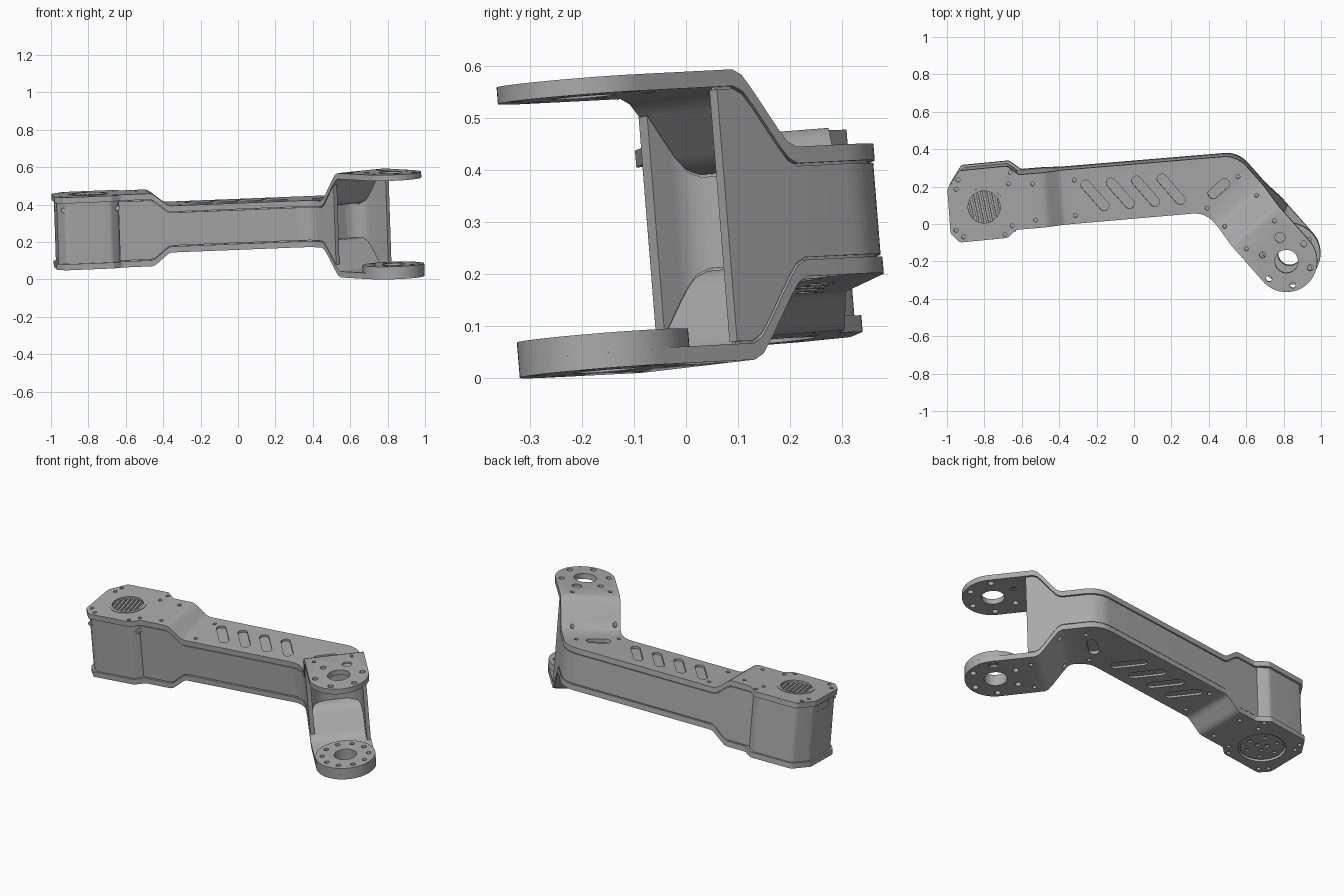
import bpy, bmesh, math
from mathutils import Vector, Matrix

if "Cube" in bpy.data.objects:
    bpy.data.objects.remove(bpy.data.objects["Cube"])

grey = bpy.data.materials.new("satin grey")
grey.use_nodes = True
grey.diffuse_color = (0.4, 0.4, 0.4, 1)
grey.node_tree.nodes["Principled BSDF"].inputs["Base Color"].default_value = grey.diffuse_color

# Plan layout: the beam runs along BEAM, the fork arm along ARM to the pivot
PIVOT = Vector((0.824, -0.177))
ARM = Vector((0.66, -0.75)).normalized()
SIDE = Vector((-ARM.y, ARM.x))
BEAM = Vector((0.996, 0.086)).normalized()
MOTOR = Vector((-0.795, 0.106))
R = 0.165
SKIN = 0.032
FOLD = [(0, 0), (0.15, 0.07), (0.3, 0.24), (0.7, 0.76), (0.85, 0.93), (1, 1)]
BEAM_FOLD, ARM_FOLD = (-0.355, -0.465), (0.39, 0.24)
parts = []


def arm(t, w):
    """Point at distance t back from the pivot and w across the arm."""
    return PIVOT - ARM * t + SIDE * w


def fold(v, ends):
    f = min(1, max(0, (v - ends[0]) / (ends[1] - ends[0])))
    for (a, ha), (b, hb) in zip(FOLD, FOLD[1:]):
        if f <= b:
            return ha + (hb - ha) * (f - a) / (b - a)
    return 1


def height(p):
    """Half height of the folded shell at a plan position."""
    p = Vector(p[:2])
    if p.x > 0:
        return 0.125 + 0.155 * fold((PIVOT - p).dot(ARM), ARM_FOLD)
    return 0.125 + 0.07 * fold(p.dot(BEAM), BEAM_FOLD)


def rounded(corners):
    """Polygon from (point, radius) pairs with each corner rounded."""
    out = []
    for i, (p, r) in enumerate(corners):
        p = Vector(p)
        if not r:
            out.append(p)
            continue
        a = (Vector(corners[i - 1][0]) - p).normalized()
        b = (Vector(corners[(i + 1) % len(corners)][0]) - p).normalized()
        half = a.angle(b) / 2
        c = p + (a + b).normalized() * r / math.sin(half)
        va, vb = (p + k * r / math.tan(half) - c for k in (a, b))
        n = max(3, int((math.pi - 2 * half) / 0.13))
        out += [c + va.lerp(vb, k / n).normalized() * r for k in range(n + 1)]
    return out


def finish(name, bm):
    bmesh.ops.recalc_face_normals(bm, faces=bm.faces)
    mesh = bpy.data.meshes.new(name)
    bm.to_mesh(mesh)
    bm.free()
    mesh.materials.append(grey)
    ob = bpy.data.objects.new(name, mesh)
    bpy.context.collection.objects.link(ob)
    parts.append(ob)
    return ob


def layer(name, outline, low, high):
    """Solid over a plan outline, between two height functions."""
    bm = bmesh.new()
    bm.faces.new([bm.verts.new((p.x, p.y, 0)) for p in outline])
    cuts = [(BEAM * (BEAM_FOLD[0] + f * (BEAM_FOLD[1] - BEAM_FOLD[0])), BEAM) for f, _ in FOLD]
    cuts += [(arm(ARM_FOLD[0] + f * (ARM_FOLD[1] - ARM_FOLD[0]), 0), ARM) for f, _ in FOLD]
    for co, no in cuts:
        geom = bm.verts[:] + bm.edges[:] + bm.faces[:]
        bmesh.ops.bisect_plane(bm, geom=geom, dist=1e-5, plane_co=co.to_3d(), plane_no=no.to_3d())
    base, rim = bm.verts[:], [e for e in bm.edges if e.is_boundary]
    twin = bmesh.ops.duplicate(bm, geom=bm.verts[:] + bm.edges[:] + bm.faces[:])["vert_map"]
    for e in rim:
        a, b = e.verts
        bm.faces.new((a, b, twin[b], twin[a]))
    for v in base:
        twin[v].co.z = high(v.co)
        v.co.z = low(v.co)
    return finish(name, bm)


def cyl(bm, p, r, z0, z1, seg=24, r2=None):
    m = Matrix.Translation((p[0], p[1], (z0 + z1) / 2))
    bmesh.ops.create_cone(bm, cap_ends=True, segments=seg, radius1=r,
                          radius2=r if r2 is None else r2, depth=z1 - z0, matrix=m)


def prism(bm, outline, z0, z1):
    lo, hi = ([bm.verts.new((p.x, p.y, z)) for p in outline] for z in (z0, z1))
    bm.faces.new(lo)
    bm.faces.new(hi)
    for i in range(len(lo)):
        bm.faces.new((lo[i - 1], lo[i], hi[i], hi[i - 1]))


def slot(p, along, length, width):
    a, w = along * length / 2, Vector((-along.y, along.x)) * width / 2
    p = Vector(p)
    return rounded([(p + q, width * 0.49) for q in (-a - w, a - w, a + w, -a + w)])


def cut(ob, bm):
    cutter = finish("cutter", bm)
    parts.remove(cutter)
    mod = ob.modifiers.new("cut", "BOOLEAN")
    mod.object, mod.operation, mod.solver = cutter, "DIFFERENCE", "EXACT"
    deps = bpy.context.evaluated_depsgraph_get()
    mesh = bpy.data.meshes.new_from_object(ob.evaluated_get(deps))
    ob.modifiers.clear()
    ob.data = mesh
    bpy.data.objects.remove(cutter)


def circle(c, r, n, start=0):
    return [(c[0] + r * math.cos(start + k * math.tau / n),
             c[1] + r * math.sin(start + k * math.tau / n)) for k in range(n)]


# Outlines
INNER, OUTER, DIAG = Vector((0.385, 0.072)), Vector((0.555, 0.378)), Vector((0.41, 1.04))
HOUSING = [(-0.61, 0.279), (-0.675, 0.325), (-0.93, 0.3), (-0.992, 0.2),
           (-0.975, -0.035), (-0.925, -0.085), (-0.67, -0.06), (-0.625, -0.017)]
shell = rounded([(p, 0.025) for p in HOUSING] + [
    (INNER, 0.13), (arm(-R, -R), R * 0.998), (arm(-R, R), R * 0.998), (OUTER, 0.15)])


def beam_body(i, e):
    """Side walls with an open pocket facing the fork."""
    return rounded([((-0.635, -0.018 + i), 0), (INNER + DIAG * i, 0.13),
                    (arm(0.28 + e, i - R), 0), (arm(0.28 + e, -0.137 - e), 0),
                    (arm(0.43 + e, -0.137 - e), 0.1), (arm(0.43 + e, 0.14 + e), 0.1),
                    (arm(0.2 + e, 0.14 + e), 0), (arm(0.2 + e, R - i), 0),
                    (OUTER - DIAG * i, 0.15), ((-0.635, 0.276 - i), 0)])


# Beam and motor housing
layer("beam_wall", beam_body(0.003, 0), lambda p: 0.037 - height(p), lambda p: height(p) - 0.037)
layer("beam_core", beam_body(0.012, 0.003), lambda p: 0.025 - height(p), lambda p: height(p) - 0.025)
case = [(MOTOR + (Vector(p) - MOTOR) * 0.94, 0.035) for p in HOUSING]
layer("motor_housing", rounded(case), lambda p: -0.17, lambda p: 0.17)

# Folded covers with screw holes, slots and pivot bores
screws = [(-0.935, 0.25), (-0.945, 0.2), (-0.655, 0.29), (-0.665, 0.23), (-0.535, 0.23),
          (-0.52, 0.035), (-0.315, 0.245), (-0.31, 0.055), (0.56, 0.265), (0.395, 0.095),
          (-0.645, 0.005), (-0.685, -0.04), (-0.945, -0.02), (-0.905, -0.055),
          (0.76, 0.04), (0.61, -0.11), (0.66, 0.165), (0.49, 0)]
for sign, name in ((1, "top_cover"), (-1, "bottom_cover")):
    zs = (lambda p: height(p) - SKIN), height
    if sign < 0:
        zs = (lambda p: -height(p)), (lambda p: SKIN - height(p))
    cover = layer(name, shell, *zs)
    bm = bmesh.new()
    for p in screws:
        z = sign * height(p)
        cyl(bm, p, 0.011, z - 0.018, z + 0.018, 14)
    for k in range(4):
        z = sign * 0.125
        prism(bm, slot((-0.205 + 0.136 * k, 0.163 + 0.011 * k), ARM, 0.2, 0.052), z - 0.012, z + 0.012)
    prism(bm, slot((0.458, 0.2), SIDE, 0.135, 0.055), sign * 0.125 - 0.02, sign * 0.125 + 0.02)
    z = sign * 0.28
    cyl(bm, PIVOT, 0.062, z - 0.06, z + 0.06, 40)
    for p in circle(PIVOT, 0.132, 6, math.radians(105)):
        cyl(bm, p, 0.016, z - 0.06, z + 0.06, 18)
        cyl(bm, p, 0.027, z - 0.01, z + 0.01, 18)
    z = sign * 0.195
    cyl(bm, MOTOR, 0.09 if sign > 0 else 0.128, z - 0.06, z + 0.06, 48)
    cut(cover, bm)

# Upper pivot hub and lower bearing disc
bm = bmesh.new()
cyl(bm, PIVOT, 0.1, 0.235, 0.25, 48)
cyl(bm, PIVOT, 0.09, 0.2, 0.24, 48, 0.092)
hub = finish("upper_hub", bm)
bm = bmesh.new()
cyl(bm, PIVOT, 0.062, 0.1, 0.3, 40)
cut(hub, bm)
bm = bmesh.new()
cyl(bm, PIVOT, R, -0.25, -0.212, 64)
disc = finish("lower_bearing_disc", bm)
bm = bmesh.new()
cyl(bm, PIVOT, 0.062, -0.3, -0.1, 40)
for p in circle(PIVOT, 0.128, 10):
    cyl(bm, p, 0.014, -0.23, -0.2, 16)
cut(disc, bm)

# Vent grille: rim ring and slats
bm = bmesh.new()
cyl(bm, MOTOR, 0.104, 0.19, 0.198, 48)
rim = finish("vent_rim", bm)
bm = bmesh.new()
cyl(bm, MOTOR, 0.086, 0.1, 0.3, 48)
cut(rim, bm)
bm = bmesh.new()
run = Vector((-0.2, 0.98))
for k in range(-3, 4):
    off = 0.024 * k
    mid = MOTOR + Vector((run.y, -run.x)) * off
    prism(bm, slot(mid, run, 2 * math.sqrt(0.088 ** 2 - off ** 2), 0.012), 0.16, 0.188)
finish("vent_slats", bm)

# Output flange under the motor
bm = bmesh.new()
cyl(bm, MOTOR, 0.118, -0.188, -0.16, 56)
flange = finish("motor_flange", bm)
bm = bmesh.new()
for p in circle(MOTOR, 0.085, 6) + circle(MOTOR, 0.03, 3):
    cyl(bm, p, 0.012, -0.2, -0.178, 16)
cut(flange, bm)

# Side screws and the end socket on the housing
for name, p, size in (("housing_screw_outer", (-0.93, -0.062, 0.125), 0.02),
                      ("housing_screw_inner", (-0.64, -0.02, 0.125), 0.02),
                      ("end_socket", (-0.968, 0.1, 0.135), 0.04)):
    bm = bmesh.new()
    if "screw" in name:
        turn = Matrix.Rotation(math.pi / 2, 4, "X")
        bmesh.ops.create_cone(bm, cap_ends=True, segments=20, radius1=0.013, radius2=0.013,
                              depth=size, matrix=Matrix.Translation(p) @ turn)
    else:
        bmesh.ops.create_cube(bm, matrix=Matrix.Translation(p) @ Matrix.Diagonal((0.02, 0.1, size, 1)))
    finish(name, bm)

# Smooth shading and the resting tilt
tilt = Vector((0, 0, 1)).rotation_difference(Vector((-0.033, -0.08, 1))).to_matrix().to_4x4()
for ob in parts:
    ob.data.transform(Matrix.Translation((0, 0, 0.28)) @ tilt)
    bpy.ops.object.select_all(action="DESELECT")
    ob.select_set(True)
    bpy.context.view_layer.objects.active = ob
    bpy.ops.object.shade_smooth_by_angle(angle=math.radians(30))
